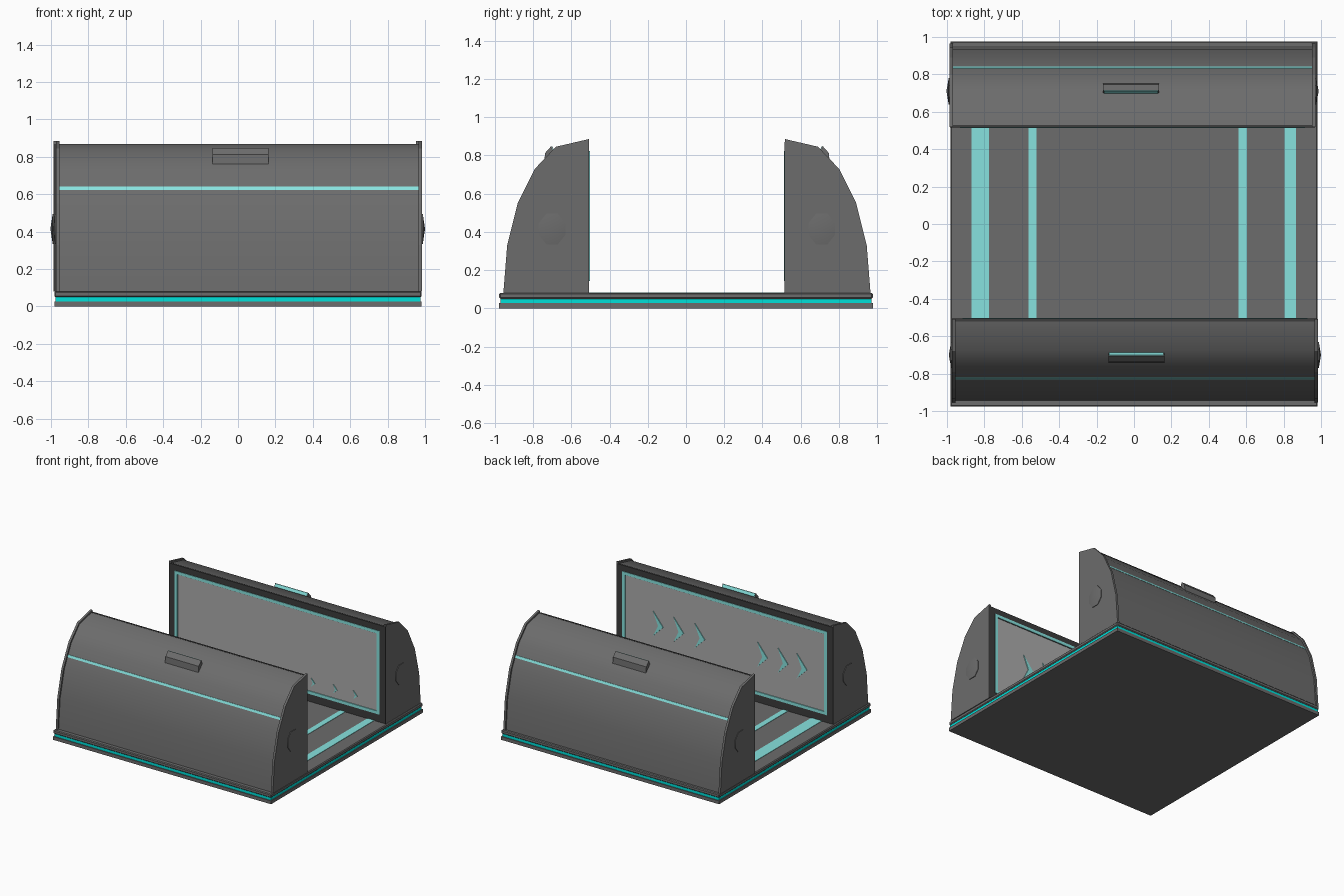
import bpy, bmesh, math
from mathutils import Matrix, Vector

if "Cube" in bpy.data.objects:
    bpy.data.objects.remove(bpy.data.objects["Cube"])


def material(name, rgb):
    m = bpy.data.materials.new(name)
    m.diffuse_color = (*rgb, 1)
    m.use_nodes = True
    m.node_tree.nodes["Principled BSDF"].inputs["Base Color"].default_value = m.diffuse_color
    return m


GLOW = material("bright_teal", (0.0, 0.75, 0.7))
TEAL = material("soft_teal", (0.245, 0.765, 0.735))
DARK = material("dark_grey", (0.15, 0.15, 0.15))
BLACK = material("frame_black", (0.045, 0.045, 0.045))
PANEL = material("panel_grey", (0.41, 0.41, 0.41))
# Back wall is the front wall turned half a turn about the middle
FRONT = Matrix.Identity(4)
BACK = Matrix.Translation((-0.003, 0.01, 0)) @ Matrix.Rotation(math.pi, 4, 'Z')


def finish(name, bm, mat=DARK, tf=FRONT, smooth=False):
    bmesh.ops.recalc_face_normals(bm, faces=bm.faces[:])
    bm.transform(tf)
    me = bpy.data.meshes.new(name)
    bm.to_mesh(me)
    bm.free()
    ob = bpy.data.objects.new(name, me)
    bpy.context.collection.objects.link(ob)
    me.materials.append(mat)
    if smooth:
        bpy.context.view_layer.objects.active = ob
        ob.select_set(True)
        bpy.ops.object.shade_smooth_by_angle(angle=math.radians(40))
        ob.select_set(False)
    return ob


def box(name, lo, hi, mat=DARK, tf=FRONT, bevel=0):
    lo, hi = Vector(lo), Vector(hi)
    bm = bmesh.new()
    bmesh.ops.create_cube(bm, size=1, matrix=Matrix.Translation((lo + hi) / 2)
                          @ Matrix.Diagonal((*(hi - lo), 1)))
    if bevel:
        bmesh.ops.bevel(bm, geom=bm.edges[:], offset=bevel, segments=1, affect='EDGES')
    return finish(name, bm, mat, tf)


def prism(name, pts, direction, mat=DARK, tf=FRONT, smooth=False):
    bm = bmesh.new()
    f = bm.faces.new([bm.verts.new(p) for p in pts])
    new = bmesh.ops.extrude_face_region(bm, geom=[f], use_keep_orig=True)["geom"]
    bmesh.ops.translate(bm, vec=direction,
                        verts=[v for v in new if isinstance(v, bmesh.types.BMVert)])
    return finish(name, bm, mat, tf, smooth)


def along_x(name, yz, x0, x1, mat=DARK, tf=FRONT, smooth=False):
    return prism(name, [(x0, y, z) for y, z in yz], (x1 - x0, 0, 0), mat, tf, smooth)


def bridge(bm, loops, closed=False):
    pairs = list(zip(loops, loops[1:]))
    if closed:
        pairs.append((loops[-1], loops[0]))
    for lo, hi in pairs:
        n = len(lo)
        for i in range(n):
            bm.faces.new((lo[i], lo[(i + 1) % n], hi[(i + 1) % n], hi[i]))


def border(name, x0, x1, z0, z1, w, y0, y1, mat, tf):
    # One-piece rectangular ring facing +y
    bm = bmesh.new()
    loops = [[bm.verts.new((x, y, z)) for x, z in
              ((x0 + d, z0 + d), (x1 - d, z0 + d), (x1 - d, z1 - d), (x0 + d, z1 - d))]
             for d, y in ((0, y0), (0, y1), (w, y1), (w, y0))]
    bridge(bm, loops, True)
    finish(name, bm, mat, tf)


def knob(name, side, tf):
    # Faceted boss: octagonal foot tapering to a diamond-like cap
    foot = [(.07, .03), (.03, .08), (-.03, .08), (-.07, .03),
            (-.07, -.03), (-.03, -.08), (.03, -.08), (.07, -.03)]
    bm = bmesh.new()
    loops = [[bm.verts.new((CX + side * x, -.70 + a * k, .415 + b * k)) for a, b in foot]
             for k, x in ((1, .97), (1, .983))]
    bridge(bm, loops)
    tip = bm.verts.new((CX + side * .995, -.70, .415))
    cap = loops[-1]
    for i in range(8):
        bm.faces.new((cap[i], cap[(i + 1) % 8], tip))
    bm.faces.new(loops[0])
    finish(name, bm, DARK, tf, True)


# Base platform with glowing edge band
box("base_bottom", (-.982, -.977, 0), (.982, .977, .027))
box("base_glow_band", (-.975, -.97, .027), (.975, .97, .05), GLOW)
box("base_top", (-.982, -.977, .05), (.982, .977, .08), bevel=.006)
for i, (a, b) in enumerate([(-.87, -.775), (-.565, -.52), (.56, .605), (.805, .867)]):
    box(f"floor_stripe_{i}", (a, -.515, .078), (b, .525, .083), TEAL)

CX = .005
PLATE = [(-.508, .08), (-.508, .885), (-.68, .845), (-.79, .73),
         (-.88, .55), (-.935, .33), (-.955, .08)]
SHELL = [(-.512, .08), (-.512, .87), (-.674, .834), (-.78, .722),
         (-.868, .545), (-.923, .328), (-.943, .08)]

for side_name, tf in (("front", FRONT), ("back", BACK)):
    # Curved cover between two end plates
    along_x(f"{side_name}_cover", SHELL, CX - .965, CX + .965, DARK, tf, True)
    for s in (-1, 1):
        along_x(f"{side_name}_end_plate_{s}", PLATE, CX + s * .96, CX + s * .978, DARK, tf)
        knob(f"{side_name}_knob_{s}", s, tf)
    # Accent line on the cover
    along_x(f"{side_name}_accent_line", [(-.80, .624), (-.831, .624), (-.823, .641), (-.79, .641)],
            CX - .96, CX + .96, TEAL, tf)
    # Handle with lit inner face
    hx = CX + .0075
    along_x(f"{side_name}_handle", [(-.742, .755), (-.737, .812), (-.705, .848),
                                    (-.690, .815), (-.70, .78)], hx - .15, hx + .15, DARK, tf)
    along_x(f"{side_name}_handle_light", [(-.704, .847), (-.689, .815), (-.685, .815), (-.700, .847)],
            hx - .145, hx + .145, TEAL, tf)
    # Inner panel, dark frame and lit trim
    box(f"{side_name}_panel", (CX - .91, -.52, .15), (CX + .91, -.509, .815), PANEL, tf)
    border(f"{side_name}_frame", CX - .977, CX + .977, .08, .87, .075, -.52, -.506, BLACK, tf)
    border(f"{side_name}_trim", CX - .922, CX + .922, .142, .822, .024, -.52, -.502, TEAL, tf)
    # Chevrons on the inner face: large on the front wall, small on the back
    if side_name == "front":
        starts, cz, h, w = (.65, .465, .275, -.29, -.475, -.645), .47, .10, .09
    else:
        starts, cz, h, w = (.80, .61, .43, -.30, -.50, -.68), .24, .035, .035
    for i, sx in enumerate(starts):
        pts = [(sx, h), (sx - w, -.1 * h), (sx, -h), (sx - .5 * w, -.1 * h)]
        prism(f"{side_name}_chevron_{i}", [(a, -.515, cz + b) for a, b in pts],
              (0, .012, 0), TEAL, tf)
